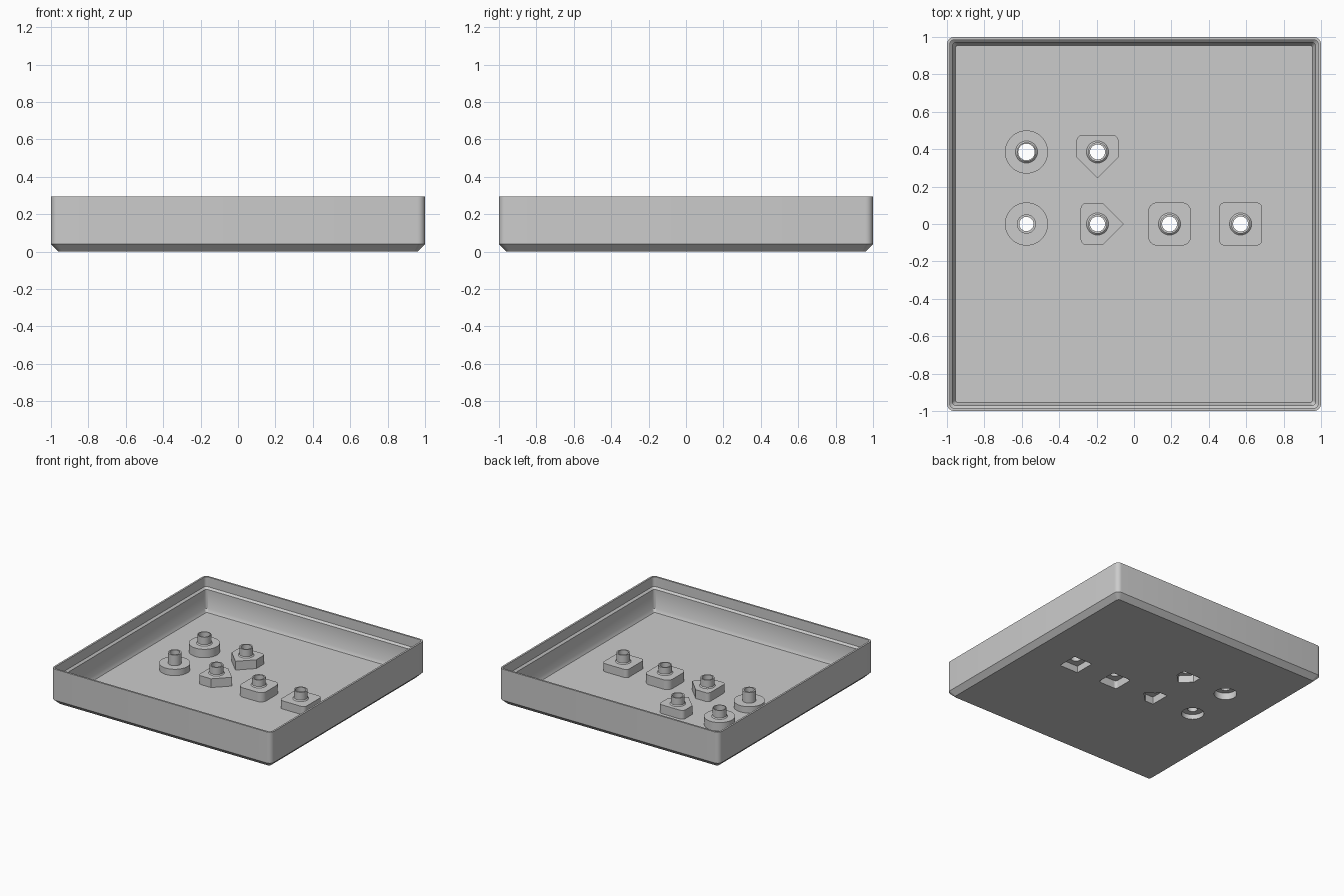
import bpy
import bmesh
from math import pi, sin, cos, radians
from mathutils import Vector

if "Cube" in bpy.data.objects:
    bpy.data.objects.remove(bpy.data.objects["Cube"], do_unlink=True)

grey = bpy.data.materials.new("plain_grey")
grey.use_nodes = True
COLOUR = (0.6, 0.6, 0.6, 1)
grey.diffuse_color = COLOUR
grey.node_tree.nodes["Principled BSDF"].inputs["Base Color"].default_value = COLOUR

RAYS, SIDES = 128, 64
FLOOR, HEIGHT, WALL = 0.018, 0.295, 0.03


def outline(corners, inset=0.0, turn=0.0):
    """Convex outline around rounded corners (x, y, radius), sampled by angle."""
    planes = []
    for k in range(SIDES):
        n = (cos(2 * pi * k / SIDES), sin(2 * pi * k / SIDES))
        planes.append((n, max(x * n[0] + y * n[1] + r for x, y, r in corners) - inset))
    points = []
    for i in range(RAYS):
        a = 2 * pi * i / RAYS
        ray = (cos(a), sin(a))
        facing = [(ray[0] * n[0] + ray[1] * n[1], d) for n, d in planes]
        reach = min(d / f for f, d in facing if f > 0.01)
        points.append((reach * cos(a + turn), reach * sin(a + turn)))
    return points


def rounded_square(half, r):
    c = half - r
    return [(sx * c, sy * c, r) for sx in (-1, 1) for sy in (-1, 1)]


def tray_ring(half, r, steps=6):
    c, pts = half - r, []
    for q in range(4):
        for s in range(steps + 1):
            a = pi / 2 * (q + s / steps)
            cx, cy = (c if q in (0, 3) else -c), (c if q < 2 else -c)
            pts.append((cx + r * cos(a), cy + r * sin(a)))
    return pts


def add_loop(bm, points, z, centre=(0, 0)):
    return [bm.verts.new((x + centre[0], y + centre[1], z)) for x, y in points]


def bridge(bm, loops):
    for a, b in zip(loops, loops[1:]):
        for i in range(len(a)):
            j = (i + 1) % len(a)
            bm.faces.new((a[i], a[j], b[j], b[i]))


def fill(bm, loops, up):
    """Flat sheet bounded by the first loop, with the others as holes."""
    edges = []
    for loop in loops:
        for i, v in enumerate(loop):
            pair = (v, loop[(i + 1) % len(loop)])
            edges.append(bm.edges.get(pair) or bm.edges.new(pair))
    made = bmesh.ops.triangle_fill(bm, edges=edges, use_beauty=True, normal=Vector((0, 0, up)))
    for f in made["geom"]:
        if isinstance(f, bmesh.types.BMFace):
            f.normal_update()
            if f.normal.z * up < 0:
                f.normal_flip()


def finish(bm, name):
    mesh = bpy.data.meshes.new(name)
    for f in bm.faces:
        f.smooth = True
    bm.to_mesh(mesh)
    bm.free()
    mesh.set_sharp_from_angle(angle=radians(30))
    mesh.materials.append(grey)
    obj = bpy.data.objects.new(name, mesh)
    bpy.context.collection.objects.link(obj)


# Outlines of the bosses
disc = [(0, 0, 0.115)]
soft_square = rounded_square(0.115, 0.05)
square = rounded_square(0.115, 0.03)
pointed = [(-0.06, 0.082, 0.03), (-0.06, -0.082, 0.03),
           (0.028, 0.112, 0), (0.028, -0.112, 0), (0.14, 0, 0)]

# name, centre, outline, turn, shoulder height, hole radius, flare at the tube foot
bosses = [
    ("round_boss_front", (-0.575, 0), disc, 0, 0.07, 0.038, 0),
    ("round_boss_back", (-0.575, 0.385), disc, 0, 0.087, 0.044, 0.008),
    ("pointed_boss_front", (-0.195, 0), pointed, 0, 0.09, 0.04, 0.008),
    ("pointed_boss_back", (-0.195, 0.385), pointed, -pi / 2, 0.09, 0.04, 0.008),
    ("soft_square_boss", (0.19, 0), soft_square, 0, 0.095, 0.04, 0.008),
    ("square_boss", (0.57, 0), square, 0, 0.085, 0.04, 0.008),
]

# Hollow bosses: pedestal, tube, through hole and recess underneath
for name, centre, shape, turn, top, hole, flare in bosses:
    bm = bmesh.new()
    outer, recess = outline(shape, 0, turn), outline(shape, WALL, turn)

    def circle(r):
        return outline([(0, 0, r)], 0, turn)

    ceiling, tip = top - 0.03, 0.157
    profile = [(outer, FLOOR), (outer, top), (circle(0.051 + flare), top),
               (circle(0.051), top + flare), (circle(0.051), tip),
               (circle(hole), tip), (circle(hole), ceiling),
               (recess, ceiling), (recess, 0)]
    bridge(bm, [add_loop(bm, pts, z, centre) for pts, z in profile])
    finish(bm, name)

# Tray shell: half width, corner radius, height, from the underside over the rim
bm = bmesh.new()
section = [(0.96, 0.02, 0), (1, 0.04, 0.04), (1, 0.04, HEIGHT), (0.985, 0.025, HEIGHT),
           (0.985, 0.025, 0.215), (0.97, 0.02, 0.2), (0.97, 0.02, 0.045), (0.955, 0.015, FLOOR)]
rings = [add_loop(bm, tray_ring(half, r), z) for half, r, z in section]
bridge(bm, rings)

# Floor sheets with openings under each boss
above = [add_loop(bm, outline(b[2], 0, b[3]), FLOOR, b[1]) for b in bosses]
below = [add_loop(bm, outline(b[2], WALL, b[3]), 0, b[1]) for b in bosses]
fill(bm, [rings[-1]] + above, 1)
fill(bm, [rings[0]] + below, -1)
finish(bm, "tray")
